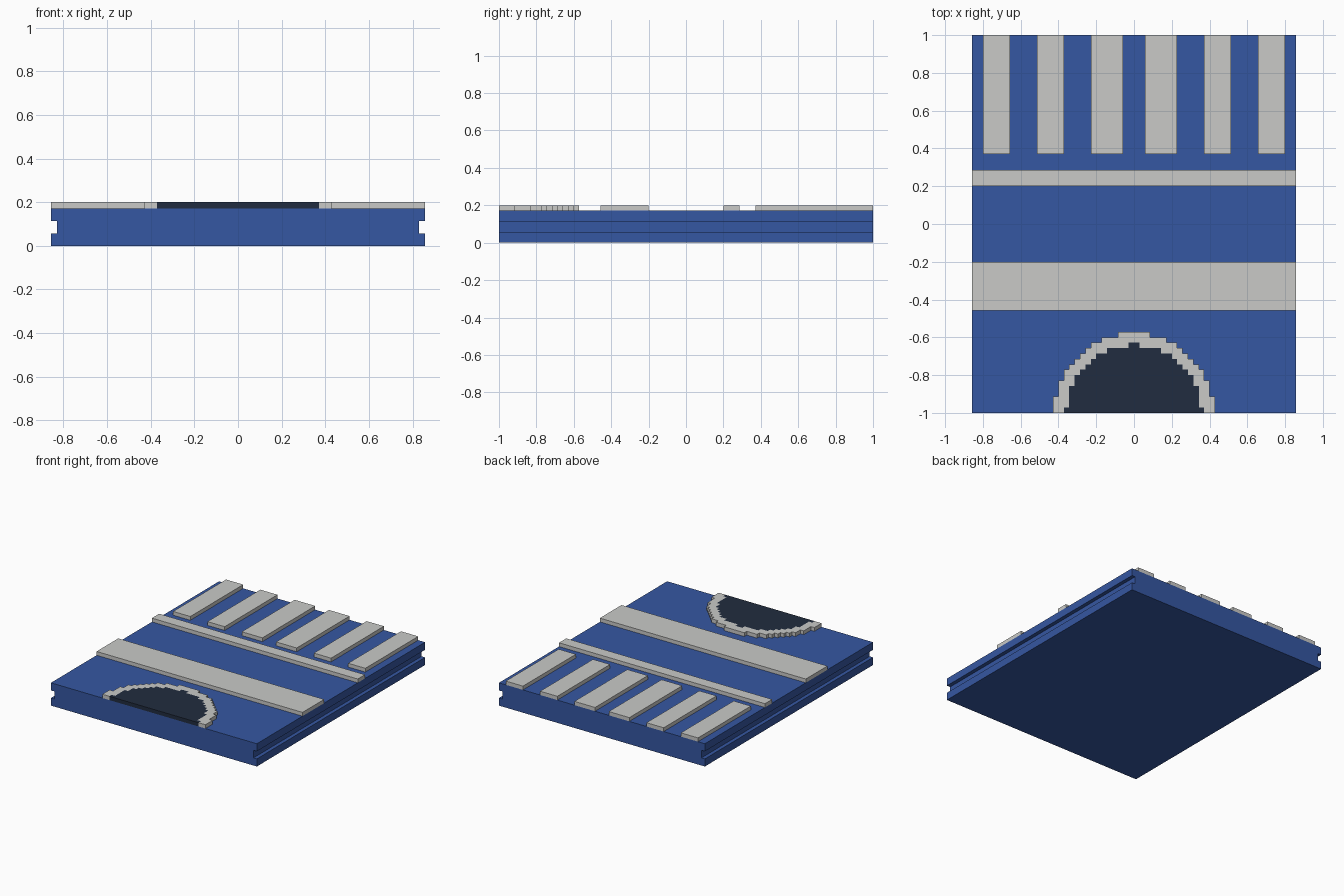
import bpy, bmesh, math
from mathutils import Vector

if "Cube" in bpy.data.objects:
    bpy.data.objects.remove(bpy.data.objects["Cube"])

U = 1 / 35            # grid step: the model is 60 x 70 x 7 steps
BASE, TOP = 6, 7      # heights of the slab and of the raised markings


def material(name, rgb):
    m = bpy.data.materials.new(name)
    m.diffuse_color = (*rgb, 1)
    m.use_nodes = True
    m.node_tree.nodes["Principled BSDF"].inputs["Base Color"].default_value = m.diffuse_color
    return m


BLUE = material("blue", (0.036, 0.095, 0.36))
GREY = material("light grey", (0.585, 0.59, 0.575))
DARK = material("dark navy", (0.0155, 0.0255, 0.050))


def prism(name, outline, extrude, mat):
    """Extrude a closed outline (points in grid steps) along a vector."""
    bm = bmesh.new()
    face = bm.faces.new([bm.verts.new(Vector(p) * U) for p in outline])
    new = bmesh.ops.extrude_face_region(bm, geom=[face])["geom"]
    verts = [g for g in new if isinstance(g, bmesh.types.BMVert)]
    bmesh.ops.translate(bm, verts=verts, vec=Vector(extrude) * U)
    bmesh.ops.recalc_face_normals(bm, faces=bm.faces)
    me = bpy.data.meshes.new(name)
    bm.to_mesh(me)
    bm.free()
    me.materials.append(mat)
    ob = bpy.data.objects.new(name, me)
    bpy.context.collection.objects.link(ob)
    return ob


def plate(name, outline, mat):
    return prism(name, [(x, y, BASE) for x, y in outline], (0, 0, TOP - BASE), mat)


def bar(name, x0, x1, y0, y1):
    return plate(name, [(x0, y0), (x1, y0), (x1, y1), (x0, y1)], GREY)


def stepped_arc(r2):
    """Stepped half circle on the front edge, listed from right to left."""
    right, row = [], 0
    while (row + 0.5) ** 2 + 0.25 <= r2:
        half = math.floor(math.sqrt(r2 - (row + 0.5) ** 2) + 0.5)
        if right and right[-1][0] == half:
            right[-1] = (half, row - 34)        # same width: lengthen the riser
        else:
            right += [(half, row - 35), (half, row - 34)]
        row += 1
    return right + [(-x, y) for x, y in reversed(right)]


# Slab with a groove running along both long sides
half = [(30, 0), (30, 2), (29, 2), (29, 4), (30, 4), (30, BASE)]
profile = half + [(-x, z) for x, z in reversed(half)]
prism("slab", [(x, -35, z) for x, z in profile], (0, 70, 0), BLUE)

# Cross bands
bar("wide_band", -30, 30, -16, -7)
bar("narrow_band", -30, 30, 7, 10)

# Row of stripes at the back, mirrored left and right
for i, (a, b) in enumerate([(2, 8), (13, 18), (23, 28)], 1):
    bar(f"right_stripe_{i}", a, b, 13, 35)
    bar(f"left_stripe_{i}", -b, -a, 13, 35)

# Half-round dark field with its light rim at the front
outer, inner = stepped_arc(219), stepped_arc(157)
plate("arch_rim", outer + inner[::-1], GREY)
plate("arch_field", inner, DARK)
